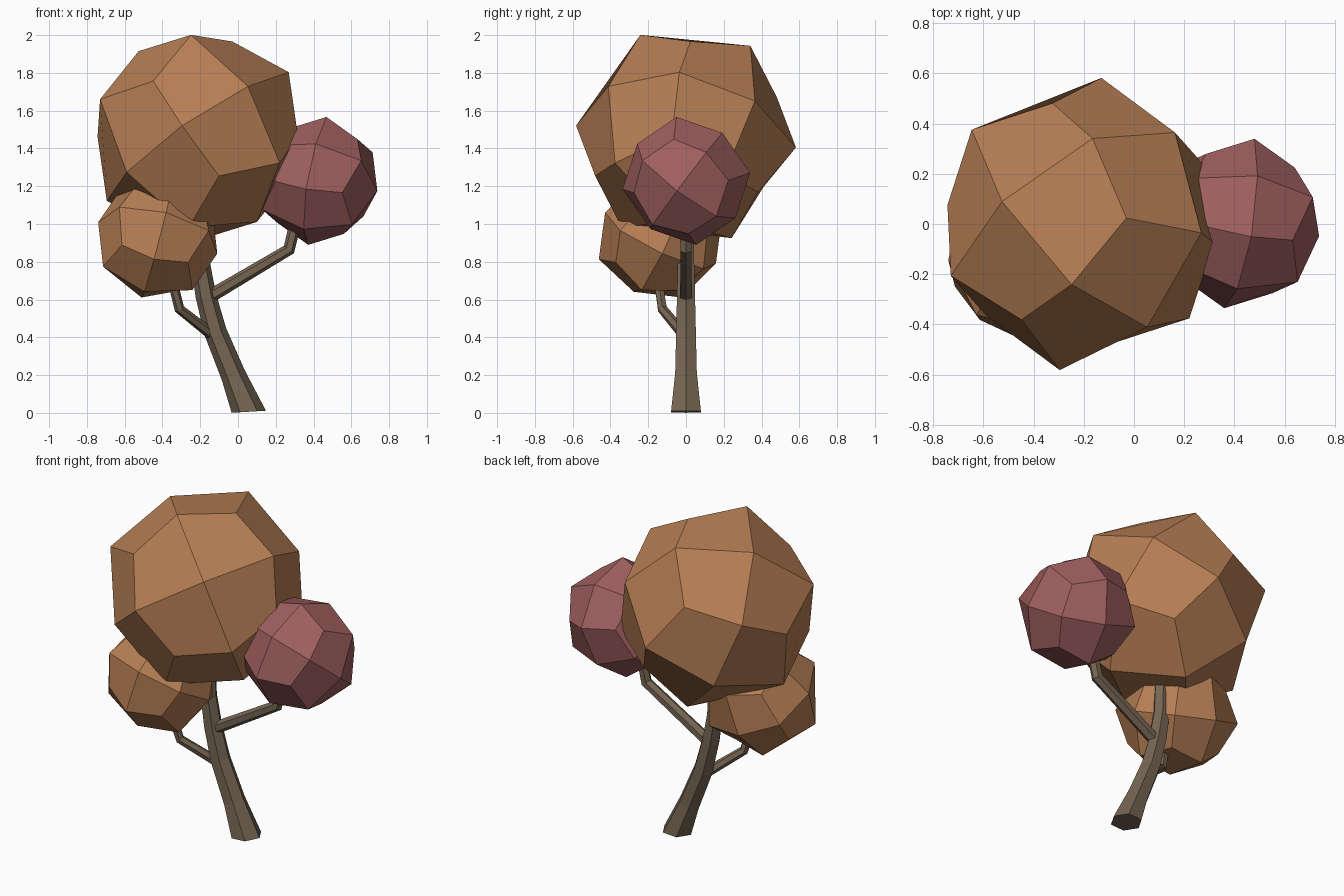
import bpy, bmesh, math
from mathutils import Vector, Matrix

if "Cube" in bpy.data.objects:
    bpy.data.objects.remove(bpy.data.objects["Cube"])


def material(name, rgb):
    m = bpy.data.materials.new(name)
    m.diffuse_color = (*rgb, 1)
    m.use_nodes = True
    m.node_tree.nodes["Principled BSDF"].inputs["Base Color"].default_value = m.diffuse_color
    return m


BARK = material("bark", (0.18, 0.13, 0.085))
ORANGE = material("orange_leaves", (0.47, 0.21, 0.09))
RED = material("red_leaves", (0.35, 0.115, 0.115))


def add_object(name, bm, mat):
    bmesh.ops.recalc_face_normals(bm, faces=bm.faces)
    me = bpy.data.meshes.new(name)
    bm.to_mesh(me)
    bm.free()
    me.materials.append(mat)
    ob = bpy.data.objects.new(name, me)
    bpy.context.collection.objects.link(ob)
    return ob


def foliage(name, centre, half, a, b, mat):
    """Cube turned so two of its face axes follow a and b, subdivided once."""
    a = Vector(a).normalized()
    b = Vector(b)
    b = (b - a * b.dot(a)).normalized()
    rot = Matrix((a, b, a.cross(b))).transposed().to_4x4()
    bm = bmesh.new()
    bmesh.ops.create_cube(bm, size=2 * half)
    bm.transform(Matrix.Translation(centre) @ rot)
    ob = add_object(name, bm, mat)
    sub = ob.modifiers.new("Rounded", 'SUBSURF')
    sub.levels = sub.render_levels = 1
    sub.use_limit_surface = False


def limb(name, path, sides=6, start_dir=None):
    """Tapered faceted tube along (x, y, z, radius) points."""
    pts = [Vector(p[:3]) for p in path]
    bm = bmesh.new()
    rings = []
    for i, p in enumerate(pts):
        back = (p - pts[i - 1]).normalized() if i else Vector()
        ahead = (pts[i + 1] - p).normalized() if i < len(pts) - 1 else Vector()
        t = (back + ahead).normalized()
        if i == 0 and start_dir:
            t = Vector(start_dir).normalized()
        u = Vector((0, 1, 0)).cross(t).normalized()
        v = t.cross(u)
        r = path[i][3]
        rings.append([bm.verts.new(p + r * (u * math.cos(k * math.tau / sides)
                                            + v * math.sin(k * math.tau / sides)))
                      for k in range(sides)])
    for lo, hi in zip(rings, rings[1:]):
        for k in range(sides):
            n = (k + 1) % sides
            bm.faces.new((lo[k], lo[n], hi[n], hi[k]))
    bm.faces.new(rings[0][::-1])
    bm.faces.new(rings[-1])
    add_object(name, bm, BARK)


# Leaning trunk
limb("trunk", [(0.057, 0, 0.006, 0.091), (-0.025, 0, 0.2, 0.066),
               (-0.12, 0, 0.43, 0.06), (-0.17, 0, 0.62, 0.055),
               (-0.2, 0, 0.8, 0.05), (-0.21, 0, 1.15, 0.045)],
     start_dir=(-0.06, 0, 1))

# Side branches
limb("right_branch", [(-0.16, 0, 0.61, 0.036), (0.27, 0, 0.865, 0.033),
                      (0.295, 0, 0.97, 0.031), (0.36, 0, 1.15, 0.028)])
limb("left_branch", [(-0.12, 0, 0.40, 0.03), (-0.31, -0.125, 0.55, 0.027),
                     (-0.335, -0.14, 0.65, 0.026), (-0.38, -0.14, 0.85, 0.024)])

# Leaf clumps
foliage("main_crown", (-0.213, 0, 1.463), 0.557,
        (0.477, -0.739, 0.477), (-0.575, 0.18, 0.80), ORANGE)
foliage("left_crown", (-0.425, -0.135, 0.926), 0.326,
        (-0.964, -0.03, 0.253), (-0.223, -0.45, -0.903), ORANGE)
foliage("right_crown", (0.42, 0.002, 1.228), 0.326,
        (0.318, -0.05, -0.053), (0.103, 0.28, 0.375), RED)
